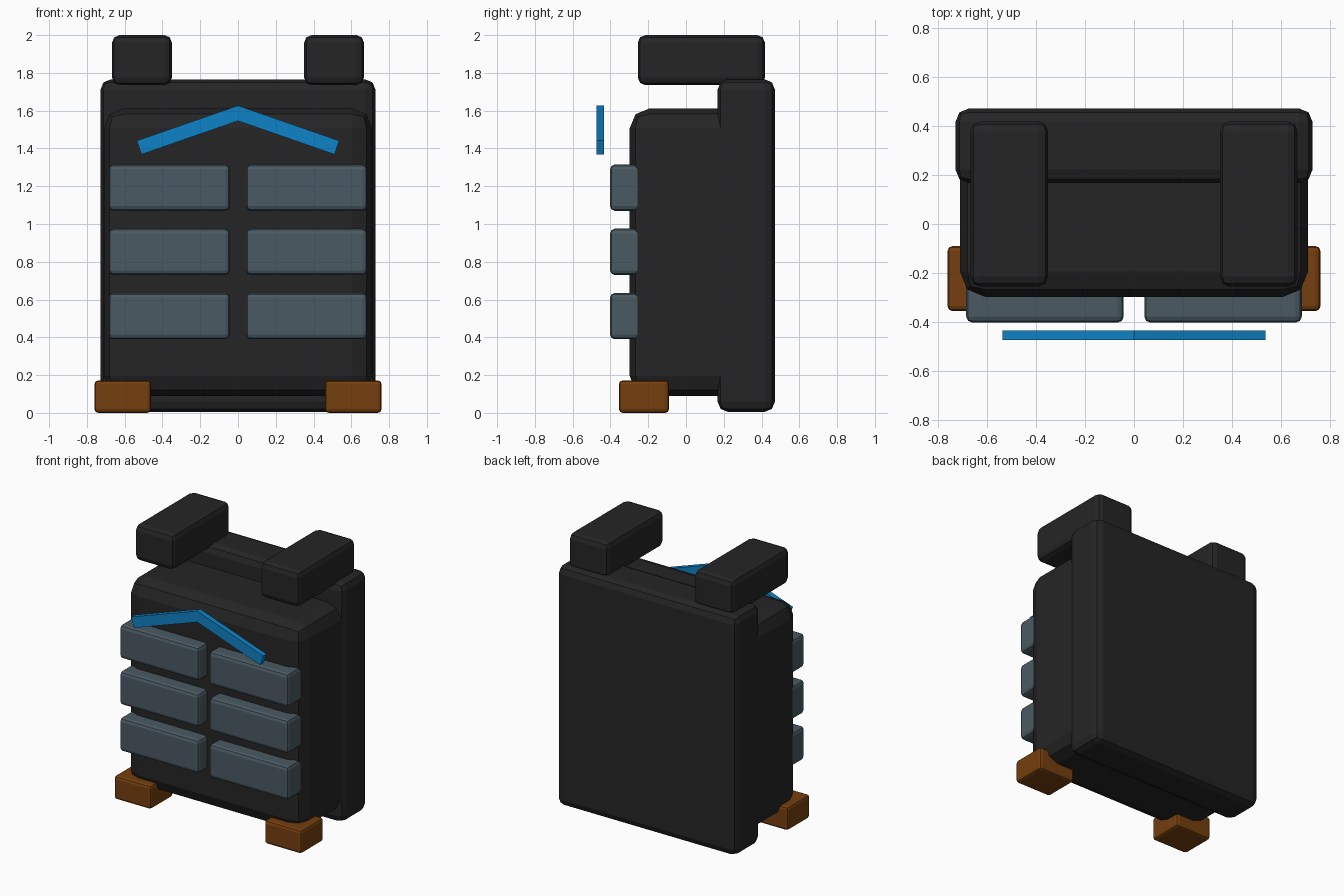
import bpy, bmesh

if "Cube" in bpy.data.objects:
    bpy.data.objects.remove(bpy.data.objects["Cube"])


def material(name, hex_rgb):
    def lin(c):
        c /= 255
        return c / 12.92 if c <= 0.04045 else ((c + 0.055) / 1.055) ** 2.4
    m = bpy.data.materials.new(name)
    m.diffuse_color = (*[lin(int(hex_rgb[i:i + 2], 16)) for i in (0, 2, 4)], 1)
    m.use_nodes = True
    m.node_tree.nodes["Principled BSDF"].inputs["Base Color"].default_value = m.diffuse_color
    return m


BLACK = material("black fabric", "252525")
SLATE = material("slate grey", "4A5A63")
BROWN = material("brown leather", "753F0D")
BLUE = material("blue trim", "0D82C6")


def finish(name, bm, mat):
    bmesh.ops.recalc_face_normals(bm, faces=bm.faces)
    mesh = bpy.data.meshes.new(name)
    bm.to_mesh(mesh)
    bm.free()
    mesh.materials.append(mat)
    ob = bpy.data.objects.new(name, mesh)
    bpy.context.collection.objects.link(ob)
    return ob


def box(name, x, y, z, bevel, mat):
    """Bevelled box from its (min, max) range on each axis."""
    bm = bmesh.new()
    bmesh.ops.create_cube(bm, size=1)
    for v in bm.verts:
        v.co = [r[0] if c < 0 else r[1] for r, c in zip((x, y, z), v.co)]
    ob = finish(name, bm, mat)
    mod = ob.modifiers.new("Bevel", 'BEVEL')
    mod.width = bevel
    mod.segments = 2
    return ob


def pair(name, x, y, z, bevel, mat):
    """The same box on both sides of x = 0."""
    box(name + "_right", x, y, z, bevel, mat)
    box(name + "_left", (-x[1], -x[0]), y, z, bevel, mat)


# Back panel and main body
box("back_panel", (-0.728, 0.728), (0.167, 0.471), (0.005, 1.766), 0.055, BLACK)
box("main_body", (-0.71, 0.71), (-0.298, 0.30), (0.09, 1.612), 0.105, BLACK)

# Shoulder pieces and feet
pair("shoulder_strap", (0.35, 0.667), (-0.255, 0.418), (1.735, 2.0), 0.04, BLACK)
pair("foot", (0.46, 0.76), (-0.355, -0.09), (0.0, 0.172), 0.02, BROWN)

# Three rows of front pouches
for row in range(3):
    z0 = 0.39 + 0.34 * row
    pair(f"pouch_{row + 1}", (0.042, 0.684), (-0.402, -0.2), (z0, z0 + 0.245), 0.025, SLATE)

# Chevron trim in front of the body
half = [(0.0, 1.627), (0.536, 1.441), (0.511, 1.368), (0.0, 1.546)]
bm = bmesh.new()
for s in (1, -1):
    face = bm.faces.new([bm.verts.new((s * x, -0.473, z)) for x, z in half])
    ext = bmesh.ops.extrude_face_region(bm, geom=[face], use_keep_orig=True)
    for v in ext["geom"]:
        if isinstance(v, bmesh.types.BMVert):
            v.co.y = -0.434
# Join the halves without an inner wall at the ridge
bmesh.ops.delete(bm, geom=[f for f in bm.faces if all(abs(v.co.x) < 1e-5 for v in f.verts)],
                 context='FACES_ONLY')
bmesh.ops.remove_doubles(bm, verts=bm.verts, dist=1e-4)
finish("chevron_trim", bm, BLUE)
